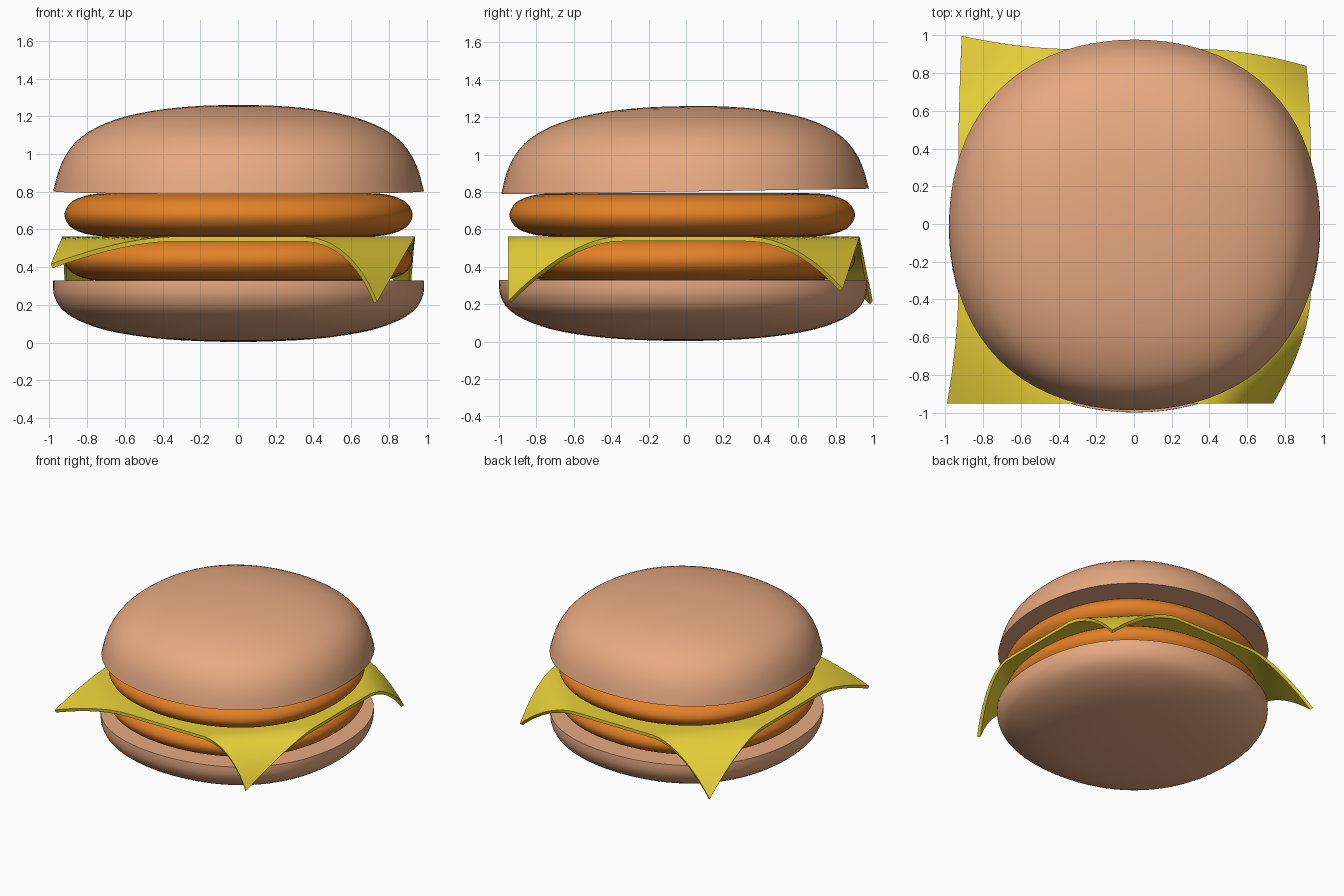
import bpy, bmesh, math
from mathutils import Vector

if "Cube" in bpy.data.objects:
    bpy.data.objects.remove(bpy.data.objects["Cube"])


def material(name, color):
    m = bpy.data.materials.new(name)
    m.diffuse_color = (*color, 1)
    m.use_nodes = True
    m.node_tree.nodes["Principled BSDF"].inputs["Base Color"].default_value = m.diffuse_color
    return m


BUN = material("bun", (0.8, 0.4, 0.22))
PATTY = material("patty", (0.78, 0.22, 0.02))
CHEESE = material("cheese", (0.8, 0.63, 0.04))


def finish(bm, name, mat, loc=(0, 0, 0), tilt=0, thickness=0):
    bmesh.ops.recalc_face_normals(bm, faces=bm.faces)
    mesh = bpy.data.meshes.new(name)
    bm.to_mesh(mesh)
    bm.free()
    ob = bpy.data.objects.new(name, mesh)
    bpy.context.collection.objects.link(ob)
    ob.location = loc
    ob.rotation_euler.x = tilt
    mesh.materials.append(mat)
    bpy.ops.object.select_all(action='DESELECT')
    ob.select_set(True)
    bpy.context.view_layer.objects.active = ob
    if thickness:
        mod = ob.modifiers.new("thickness", 'SOLIDIFY')
        mod.thickness = thickness
        mod.offset = -1 if mesh.polygons[0].normal.z > 0 else 1
        bpy.ops.object.modifier_apply(modifier=mod.name)
    bpy.ops.object.shade_smooth_by_angle(angle=math.radians(40))
    return ob


def smooth_path(pts, n=3):
    """Catmull-Rom curve through (radius, height) points."""
    p = [Vector(q) for q in pts]
    p = [2 * p[0] - p[1]] + p + [2 * p[-1] - p[-2]]
    out = []
    for a, b, c, d in zip(p, p[1:], p[2:], p[3:]):
        for i in range(n):
            t = i / n
            out.append(0.5 * (2 * b + (c - a) * t + (2 * a - 5 * b + 4 * c - d) * t * t
                              + (3 * b - a - 3 * c + d) * t ** 3))
    return out + [p[-2]]


def lathe(name, pts, mat, loc, tilt=0, steps=80):
    """Slightly squarish round body from an open profile; both ends are capped flat."""
    bm = bmesh.new()
    rings = []
    for r, z in smooth_path(pts):
        ring = []
        for k in range(steps):
            a = k * math.tau / steps
            q = r * (1 + 0.016 * (1 - math.cos(4 * a)))
            ring.append(bm.verts.new((q * math.cos(a), q * math.sin(a), z)))
        rings.append(ring)
    for a, b in zip(rings, rings[1:]):
        for k in range(steps):
            j = (k + 1) % steps
            bm.faces.new((a[k], a[j], b[j], b[k]))
    bm.faces.new(rings[0])
    bm.faces.new(rings[-1])
    return finish(bm, name, mat, loc, tilt)


# Buns
lathe("bottom_bun", [(0.05, 0.003), (0.3, 0.012), (0.5, 0.03), (0.7, 0.065), (0.85, 0.118),
                     (0.935, 0.175), (0.973, 0.235), (0.984, 0.285), (0.984, 0.33)],
      BUN, (0.003, -0.015, 0))
lathe("top_bun", [(0.983, 0), (0.957, 0.1), (0.919, 0.187), (0.854, 0.27), (0.75, 0.34),
                  (0.6, 0.396), (0.4, 0.434), (0.2, 0.452), (0.04, 0.456)],
      BUN, (0.003, -0.005, 0.803), 0.015)

# Patties
patty = [(0.66, -0.117), (0.78, -0.107), (0.875, -0.075), (0.918, -0.025),
         (0.918, 0.025), (0.875, 0.077), (0.78, 0.109), (0.66, 0.117)]
for name, z in (("lower_patty", 0.44), ("upper_patty", 0.677)):
    lathe(name, patty, PATTY, (0.003, -0.02, z))

# Cheese slice: flat sheet whose four corners droop by different amounts
droop = {(-1, -1): (-0.06, 0, -0.145), (1, -1): (-0.2, 0, -0.345),
         (1, 1): (-0.023, -0.09, -0.28), (-1, 1): (0.018, 0.07, -0.345)}
bm = bmesh.new()
bmesh.ops.create_grid(bm, x_segments=36, y_segments=36, size=1)
for v in bm.verts:
    u, w = v.co.x, v.co.y
    s = max(0, (abs(u) + abs(w) - 1.37) / 0.63) ** 1.75
    d = Vector(droop[(1 if u > 0 else -1, 1 if w > 0 else -1)])
    v.co = Vector((u * 0.935 + 0.003, w * 0.94 - 0.012, 0.562)) + d * s
finish(bm, "cheese_slice", CHEESE, thickness=0.025)
